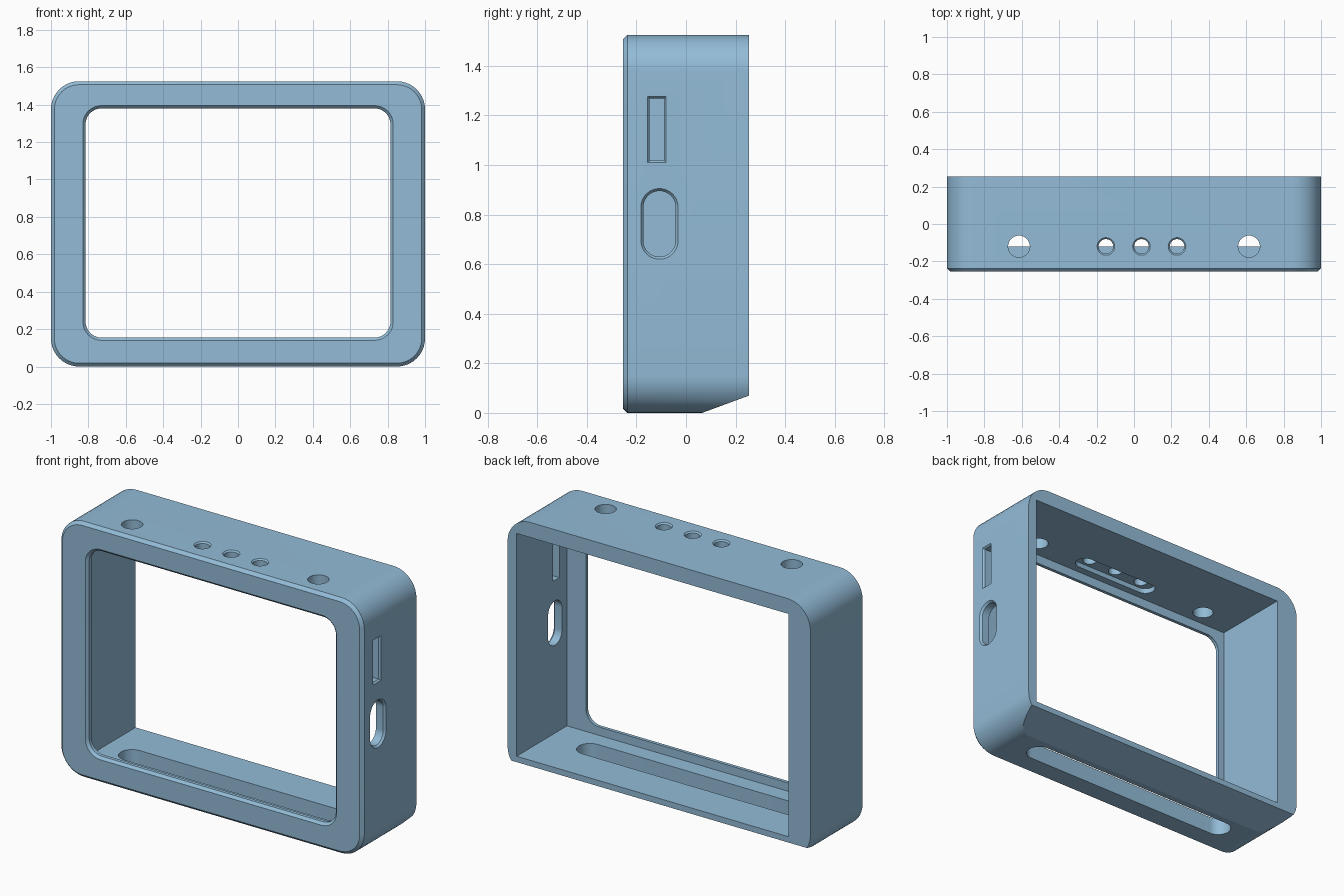
import bpy, bmesh, math

if "Cube" in bpy.data.objects:
    bpy.data.objects.remove(bpy.data.objects["Cube"], do_unlink=True)

blue = bpy.data.materials.new("soft blue plastic")
blue.use_nodes = True
COLOUR = (0.29, 0.50, 0.68, 1)
blue.diffuse_color = COLOUR
blue.node_tree.nodes["Principled BSDF"].inputs["Base Color"].default_value = COLOUR

PLACE = {"X": lambda u, v, p: (p, u, v),
         "Y": lambda u, v, p: (u, p, v),
         "Z": lambda u, v, p: (u, v, p)}


def outline(u0, u1, v0, v1, r, inset, steps=10):
    """Rounded rectangle, counter-clockwise; square corners when r is 0."""
    u0, u1, v0, v1 = u0 + inset, u1 - inset, v0 + inset, v1 - inset
    if r == 0:
        return [(u1, v1), (u0, v1), (u0, v0), (u1, v0)]
    r = max(r - inset, 0.005)
    pts = []
    corners = [(u1 - r, v1 - r), (u0 + r, v1 - r), (u0 + r, v0 + r), (u1 - r, v0 + r)]
    for q, (cu, cv) in enumerate(corners):
        for i in range(steps + 1):
            a = math.pi / 2 * (q + i / steps)
            pts.append((cu + r * math.cos(a), cv + r * math.sin(a)))
    return pts


def loft(name, axis, box, r, sections):
    """Solid through (position, inset) sections of a rounded rectangle."""
    bm = bmesh.new()
    rings = [[bm.verts.new(PLACE[axis](u, v, p)) for u, v in outline(*box, r, inset)]
             for p, inset in sections]
    n = len(rings[0])
    for a, b in zip(rings, rings[1:]):
        for i in range(n):
            j = (i + 1) % n
            bm.faces.new((a[i], a[j], b[j], b[i]))
    bm.faces.new(rings[0])
    bm.faces.new(rings[-1])
    bmesh.ops.remove_doubles(bm, verts=bm.verts, dist=1e-5)
    bmesh.ops.recalc_face_normals(bm, faces=bm.faces)
    me = bpy.data.meshes.new(name)
    bm.to_mesh(me)
    bm.free()
    me.materials.append(blue)
    ob = bpy.data.objects.new(name, me)
    bpy.context.collection.objects.link(ob)
    return ob


def cut(target, cutter):
    mod = target.modifiers.new("cut", "BOOLEAN")
    mod.operation, mod.solver, mod.object = "DIFFERENCE", "EXACT", cutter
    graph = bpy.context.evaluated_depsgraph_get()
    mesh = bpy.data.meshes.new_from_object(target.evaluated_get(graph))
    target.modifiers.clear()
    target.data = mesh
    bpy.data.objects.remove(cutter, do_unlink=True)


def round_box(u, v, r):
    return (u - r, u + r, v - r, v + r)


# Outer shell with chamfered front edge
frame = loft("case_frame", "Y", (-1, 1, 0, 1.525), 0.15,
             [(-0.255, 0.018), (-0.237, 0), (0.255, 0)])

# Sloped underside toward the back
bm = bmesh.new()
bm.from_mesh(frame.data)
geom = bm.verts[:] + bm.edges[:] + bm.faces[:]
res = bmesh.ops.bisect_plane(bm, geom=geom, plane_co=(0, 0.065, 0),
                             plane_no=(0, 0.07, -0.19), clear_outer=True)
rim = [e for e in res["geom_cut"] if isinstance(e, bmesh.types.BMEdge)]
bmesh.ops.contextual_create(bm, geom=rim)
bmesh.ops.recalc_face_normals(bm, faces=bm.faces)
bm.to_mesh(frame.data)
bm.free()

# Square cavity open at the back
cut(frame, loft("cavity_cutter", "Y", (-0.855, 0.94, 0.105, 1.435), 0,
                [(-0.22, 0), (0.4, 0)]))

# Front window with bevelled rim
cut(frame, loft("window_cutter", "Y", (-0.83, 0.83, 0.14, 1.395), 0.1,
                [(-0.265, 0), (-0.255, 0), (-0.24, 0.015), (-0.1, 0.015)]))

# Long slot through the floor
cut(frame, loft("floor_slot_cutter", "Z", (-0.74, 0.74, -0.12, 0.025), 0.0724,
                [(-0.1, 0), (0.13, 0)]))

# Large holes in the top
for x in (-0.615, 0.615):
    cut(frame, loft("top_hole_cutter", "Z", round_box(x, -0.12, 0.058), 0.0579,
                    [(1.38, 0), (1.6, 0)]))

# Button pocket in the ceiling and its three holes
cut(frame, loft("button_pocket_cutter", "Z", (-0.24, 0.32, -0.175, -0.065), 0.0549,
                [(1.40, 0), (1.465, 0)]))
for x in (-0.15, 0.04, 0.23):
    cut(frame, loft("button_hole_cutter", "Z", round_box(x, -0.12, 0.047), 0.0469,
                    [(1.42, 0.008), (1.517, 0.008), (1.525, 0), (1.6, 0)]))

# Card slot and oval port in the left wall
cut(frame, loft("card_slot_cutter", "X", (-0.155, -0.08, 1.01, 1.277), 0,
                [(0.88, 0.008), (0.99, 0.008), (1.0, 0), (1.1, 0)]))
cut(frame, loft("oval_port_cutter", "X", (-0.182, -0.032, 0.62, 0.905), 0.0749,
                [(0.88, 0.01), (0.988, 0.01), (1.0, 0), (1.1, 0)]))

# Smooth rounds, crisp edges
bpy.ops.object.select_all(action="DESELECT")
frame.select_set(True)
bpy.context.view_layer.objects.active = frame
bpy.ops.object.shade_smooth_by_angle(angle=math.radians(20))
